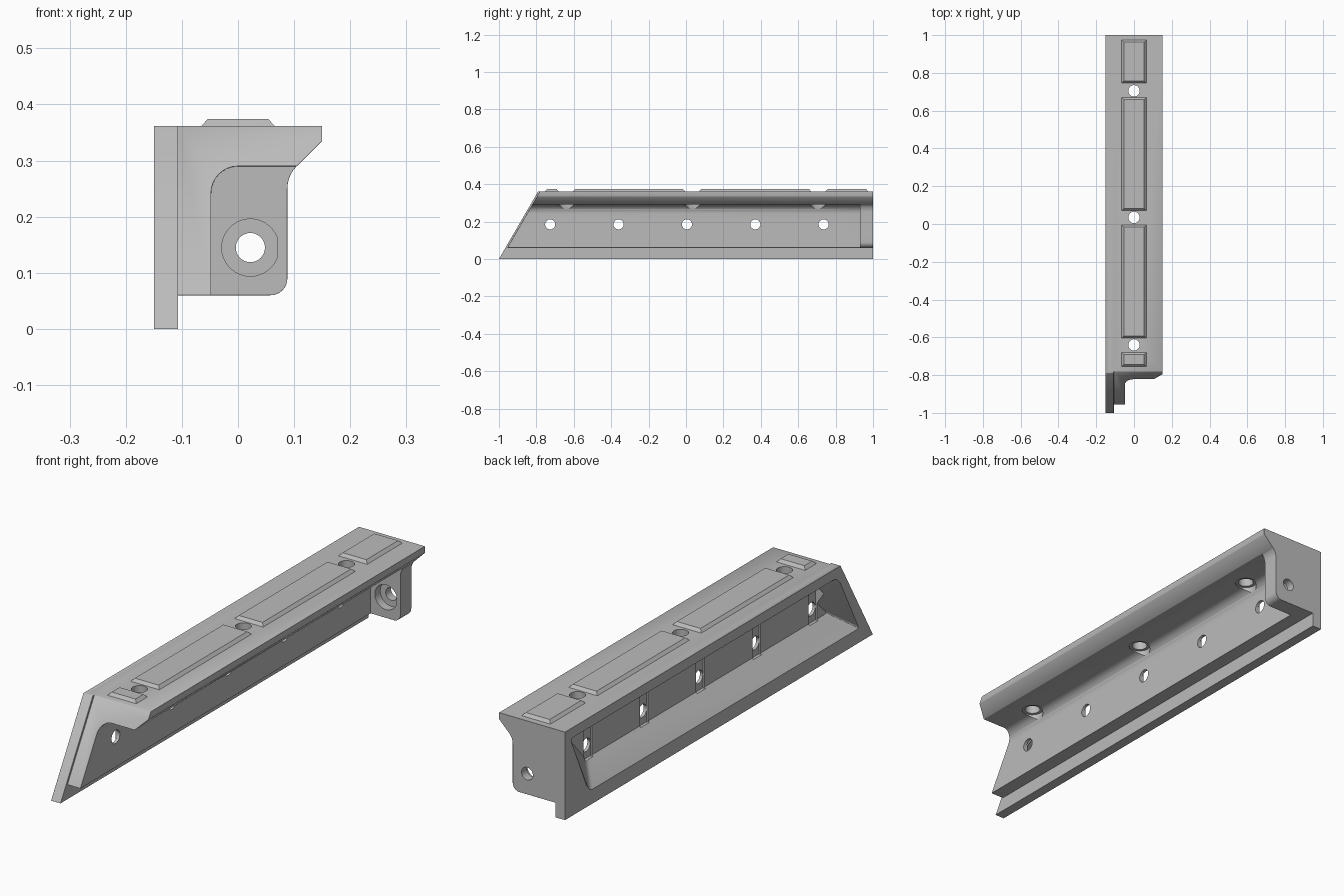
import bpy, bmesh, math

old = bpy.data.objects.get("Cube")
if old:
    bpy.data.objects.remove(old, do_unlink=True)

grey = bpy.data.materials.new("light_grey")
grey.use_nodes = True
colour = (0.5, 0.5, 0.5, 1)
grey.diffuse_color = colour
grey.node_tree.nodes["Principled BSDF"].inputs["Base Color"].default_value = colour

SLOPE = 0.58          # lean of the front end
TOP = 0.362


def arc(cx, cz, r, a0, a1, n=8):
    """Points on a circular arc, angles in degrees."""
    angles = [math.radians(a0 + (a1 - a0) * i / n) for i in range(n + 1)]
    return [(cx + r * math.cos(a), cz + r * math.sin(a)) for a in angles]


def loft(name, ring_a, ring_b):
    """Closed solid between two matching rings of 3D points."""
    bm = bmesh.new()
    a = [bm.verts.new(p) for p in ring_a]
    b = [bm.verts.new(p) for p in ring_b]
    bm.faces.new(a)
    bm.faces.new(b)
    for i in range(len(a)):
        j = (i + 1) % len(a)
        bm.faces.new((a[i], a[j], b[j], b[i]))
    bmesh.ops.recalc_face_normals(bm, faces=bm.faces)
    mesh = bpy.data.meshes.new(name)
    bm.to_mesh(mesh)
    bm.free()
    mesh.materials.append(grey)
    obj = bpy.data.objects.new(name, mesh)
    bpy.context.collection.objects.link(obj)
    return obj


def rail(name, profile, offset):
    """Extrude an x-z profile along y, with a leaning front end."""
    front = [(x, -1 + offset + SLOPE * z, z) for x, z in profile]
    return loft(name, front, [(x, 1, z) for x, z in profile])


def rod(axis, centre, r, lo, hi, n=32):
    """Cylinder along an axis, centre given on the other two axes."""
    def ring(t):
        pts = []
        for u, v in arc(*centre, r, 0, 360 - 360 / n, n - 1):
            p = [u, v]
            p.insert("xyz".index(axis), t)
            pts.append(p)
        return pts
    return loft("cutter", ring(lo), ring(hi))


def box(lo, hi):
    def ring(x):
        return [(x, lo[1], lo[2]), (x, hi[1], lo[2]), (x, hi[1], hi[2]), (x, lo[1], hi[2])]
    return loft("cutter", ring(lo[0]), ring(hi[0]))


def apply(obj, mod):
    bpy.context.view_layer.objects.active = obj
    bpy.ops.object.modifier_apply(modifier=mod.name)


def combine(obj, other, operation):
    mod = obj.modifiers.new("combine", "BOOLEAN")
    mod.operation = operation
    mod.solver = "EXACT"
    mod.object = other
    apply(obj, mod)
    bpy.data.objects.remove(other, do_unlink=True)


# Side plate, rail with overhanging flange, and end block
body = rail("rail_body", [(-0.15, 0), (-0.107, 0), (-0.107, TOP), (-0.15, TOP)], 0)
flange = rail("flange", [(-0.13, 0.06), (-0.048, 0.06)] + arc(0, 0.242, 0.048, 180, 90)
              + [(0.105, 0.29), (0.15, 0.335), (0.15, TOP), (-0.13, TOP)], 0.01)
block_profile = ([(-0.07, 0.06)] + arc(0.058, 0.09, 0.03, -90, 0)
                 + arc(0.145, 0.25, 0.057, 180, 135, 5) + [(0.105, 0.31), (-0.07, 0.31)])
block = loft("end_block", [(x, 0.93, z) for x, z in block_profile],
             [(x, 1, z) for x, z in block_profile])
combine(body, flange, "UNION")
combine(body, block, "UNION")

# Fine chamfer on the sharp edges
bevel = body.modifiers.new("chamfer", "BEVEL")
bevel.width = 0.004
bevel.segments = 1
bevel.limit_method = "ANGLE"
bevel.angle_limit = math.radians(40)
apply(body, bevel)


# Tapered pocket in the side plate
def pocket_ring(x, inset):
    d, r = inset, 0.02
    lo, hi = 0.06 + d, 0.32 - 0.6 * d
    corners = [(-0.91 + 1.2 * d, lo), (0.84 - 1.2 * d, lo),
               (0.965 - 1.2 * d, hi), (-0.765 + 1.2 * d, hi)]
    pts = []
    for i, (y, z) in enumerate(corners):
        prev, nxt = corners[i - 1], corners[(i + 1) % 4]
        ends = []
        for q in (prev, nxt):
            length = math.hypot(q[0] - y, q[1] - z)
            ends.append((y + (q[0] - y) * r / length, z + (q[1] - z) * r / length))
        for k in range(5):
            t = k / 4
            pts.append(tuple((1 - t) ** 2 * ends[0][m] + 2 * t * (1 - t) * (y, z)[m]
                             + t * t * ends[1][m] for m in (0, 1)))
    return [(x, y, z) for y, z in pts]


combine(body, loft("cutter", pocket_ring(-0.16, -0.01), pocket_ring(-0.068, 0.075)), "DIFFERENCE")

# Cross holes with upright channels in the pocket
for i in range(-2, 3):
    y = 0.005 + 0.3655 * i
    combine(body, box((-0.1, y - 0.027, 0.13), (-0.061, y + 0.027, 0.29)), "DIFFERENCE")
    combine(body, rod("x", (y, 0.185), 0.027, -0.1, 0), "DIFFERENCE")

# Vertical holes with clearance below the flange
for y in (-0.64, 0.035, 0.705):
    combine(body, rod("z", (0, y), 0.03, 0.2, 0.5), "DIFFERENCE")
    combine(body, rod("z", (0, y), 0.042, 0.1, 0.294), "DIFFERENCE")

# End hole with a flat-sided counterbore
bore = [p for p in arc(0.022, 0.145, 0.051, 0, 350, 35)]
bore = [(min(x, 0.07), z) for x, z in bore]
combine(body, loft("cutter", [(x, 0.9, z) for x, z in bore],
                   [(x, 0.965, z) for x, z in bore]), "DIFFERENCE")
combine(body, rod("y", (0.022, 0.145), 0.026, 0.9, 1.1), "DIFFERENCE")

# Raised pads on the top
pads = []
for i, (y0, y1) in enumerate([(-0.755, -0.68), (-0.605, -0.005), (0.07, 0.67), (0.745, 0.975)]):
    def pad_ring(z, d):
        return [(-0.066 + d, y0 + d, z), (0.066 - d, y0 + d, z),
                (0.066 - d, y1 - d, z), (-0.066 + d, y1 - d, z)]
    pads.append(loft(f"top_pad_{i + 1}", pad_ring(TOP - 0.001, 0), pad_ring(0.374, 0.012)))

# Smooth the rounded surfaces, keep edges sharp
bpy.ops.object.select_all(action="DESELECT")
body.select_set(True)
bpy.context.view_layer.objects.active = body
bpy.ops.object.shade_smooth_by_angle(angle=math.radians(30))
